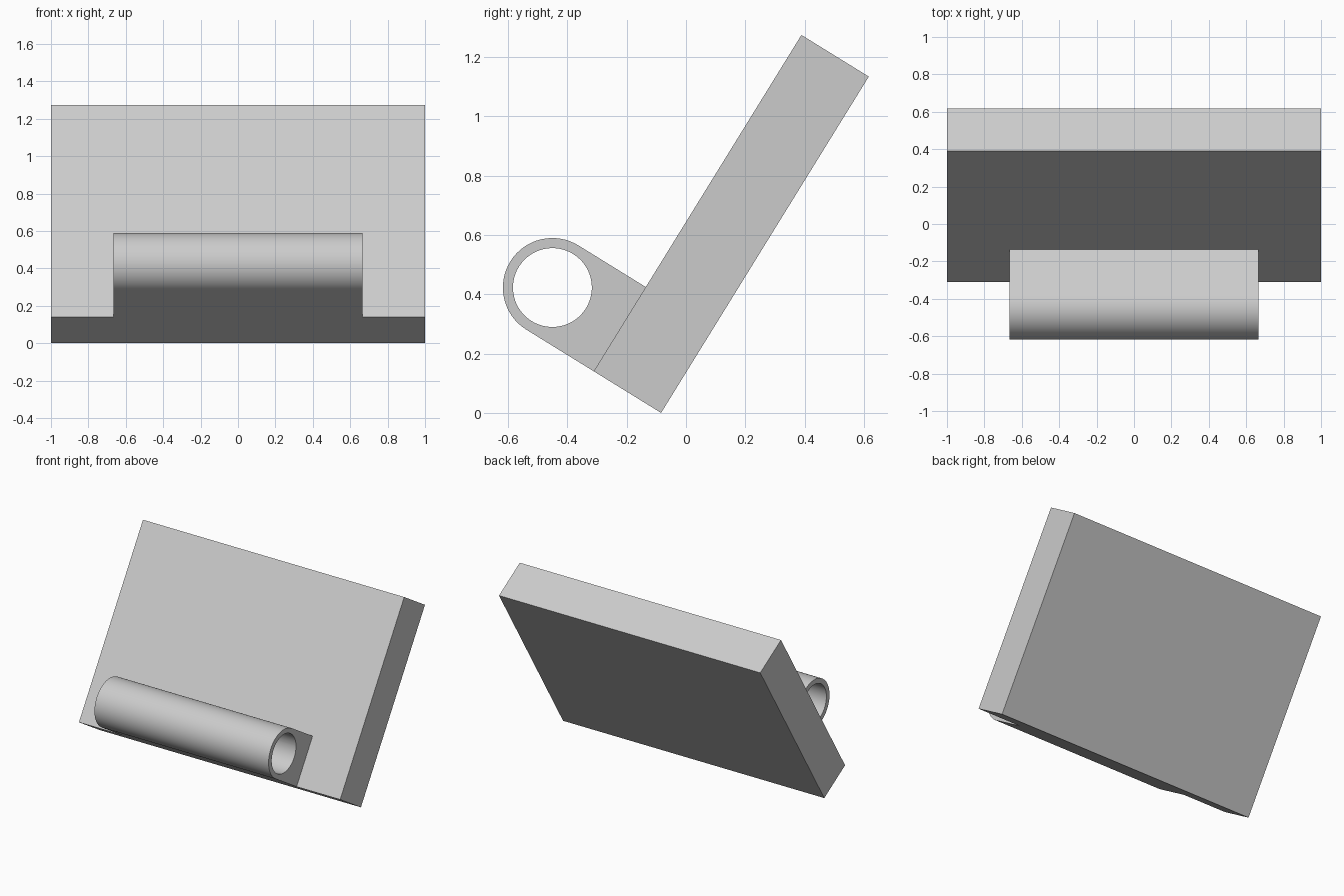
import bpy, bmesh, math
from mathutils import Matrix

old = bpy.data.objects.get("Cube")
if old:
    bpy.data.objects.remove(old, do_unlink=True)

WIDTH, LENGTH, THICK = 2.0, 1.333, 0.267    # plate
LUG_W, LUG_R, HOLE_R = 1.333, 0.167, 0.133  # hinge barrel
REACH = 0.267                               # plate face to barrel axis
SEGMENTS = 64

# Local frame: y runs up the plate, z out of its front face
TILT = Matrix.Translation((0, -0.084, 0)) @ Matrix.Rotation(math.radians(58.3), 4, "X")

grey = bpy.data.materials.new("light_grey")
grey.use_nodes = True
colour = (0.6, 0.6, 0.6, 1)
grey.diffuse_color = colour
grey.node_tree.nodes["Principled BSDF"].inputs["Base Color"].default_value = colour


def finish(name, bm):
    bmesh.ops.recalc_face_normals(bm, faces=bm.faces)
    mesh = bpy.data.meshes.new(name)
    bm.to_mesh(mesh)
    bm.free()
    mesh.materials.append(grey)
    obj = bpy.data.objects.new(name, mesh)
    bpy.context.collection.objects.link(obj)
    obj.matrix_world = TILT
    return obj


# Tilted plate
bm = bmesh.new()
bmesh.ops.create_cube(bm, size=1)
bmesh.ops.scale(bm, vec=(WIDTH, LENGTH, THICK), verts=bm.verts)
bmesh.ops.translate(bm, vec=(0, LENGTH / 2, THICK / 2), verts=bm.verts)
finish("plate", bm)


# Hinge barrel: rounded outside, square where it meets the plate
def outer_radius(a):
    if math.sin(a) >= 0:
        return LUG_R
    return min(LUG_R / max(abs(math.cos(a)), 1e-6), REACH / -math.sin(a))


corner = math.atan2(REACH, LUG_R)
angles = [2 * math.pi * i / SEGMENTS for i in range(SEGMENTS)]
angles = sorted(angles + [math.pi + corner, 2 * math.pi - corner])

bm = bmesh.new()


def ring(x, radius):
    return [bm.verts.new((x, LUG_R + radius(a) * math.cos(a),
                          THICK + REACH + radius(a) * math.sin(a))) for a in angles]


half = LUG_W / 2
rings = [ring(-half, outer_radius), ring(half, outer_radius),
         ring(half, lambda a: HOLE_R), ring(-half, lambda a: HOLE_R)]
for k in range(4):
    p, q = rings[k], rings[(k + 1) % 4]
    for i in range(len(angles)):
        j = (i + 1) % len(angles)
        bm.faces.new((p[i], p[j], q[j], q[i]))
barrel = finish("hinge_barrel", bm)

bpy.ops.object.select_all(action="DESELECT")
barrel.select_set(True)
bpy.context.view_layer.objects.active = barrel
bpy.ops.object.shade_smooth_by_angle(angle=math.radians(30))
